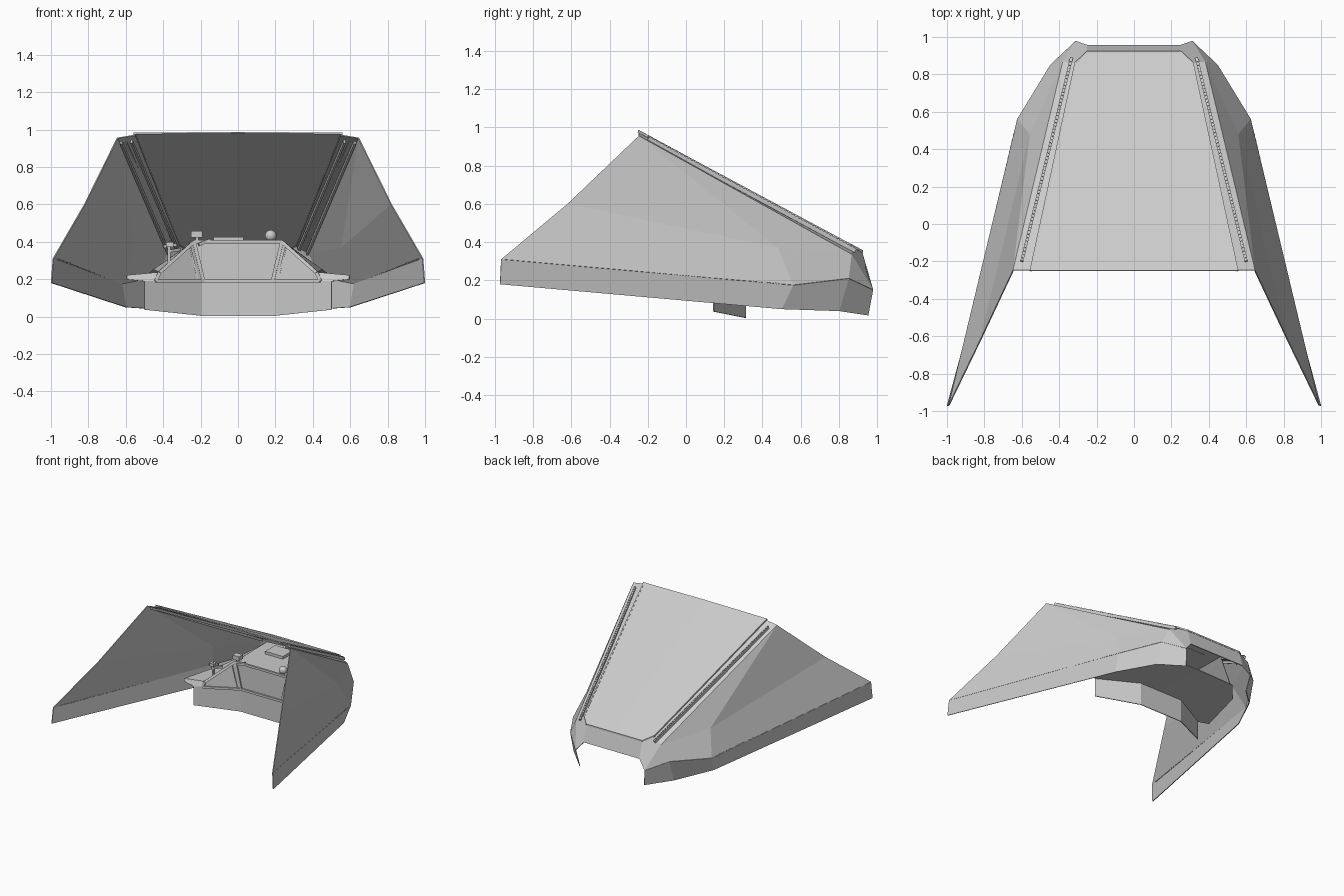
import bpy, bmesh
from mathutils import Vector, Matrix

if "Cube" in bpy.data.objects:
    bpy.data.objects.remove(bpy.data.objects["Cube"])


def finish(bm, name, thick=0.0, mirror=True):
    me = bpy.data.meshes.new(name)
    bmesh.ops.recalc_face_normals(bm, faces=bm.faces)
    bm.to_mesh(me)
    bm.free()
    ob = bpy.data.objects.new(name, me)
    bpy.context.collection.objects.link(ob)
    if mirror:
        m = ob.modifiers.new("mirror", 'MIRROR')
        m.use_clip = True
    if thick:
        s = ob.modifiers.new("thickness", 'SOLIDIFY')
        s.thickness = thick
        s.offset = 0
    return ob


def panels(name, pts, faces, thick=0.006):
    """Right-half sheet metal from named points, mirrored in x."""
    bm = bmesh.new()
    v = {k: bm.verts.new(p) for k, p in pts.items()}
    for f in faces.split():
        bm.faces.new([v[k] for k in f])
    return finish(bm, name, thick)


def add_bar(bm, a, b, w, h, up=(0, 0, 1)):
    a, b = Vector(a), Vector(b)
    d = b - a
    x = d.normalized()
    y = Vector(up).cross(x).normalized()
    z = x.cross(y)
    rot = Matrix((x, y, z)).transposed().to_4x4()
    mat = Matrix.Translation((a + b) / 2) @ rot @ Matrix.Diagonal((d.length, w, h, 1))
    bmesh.ops.create_cube(bm, size=1, matrix=mat)


def bars(name, segs, w, h, up=(0, 0, 1), mirror=True):
    bm = bmesh.new()
    for a, b in segs:
        add_bar(bm, a, b, w, h, up)
    return finish(bm, name, mirror=mirror)


def rivets(name, a, b, n, size):
    bm = bmesh.new()
    a, b = Vector(a), Vector(b)
    step = (b - a) / n
    for i in range(n):
        p = a + step * i
        add_bar(bm, p, p + step * 0.5, size, size)
    return finish(bm, name)


# Sloping roof plate
panels("roof_plate", {
    'a': (0, -.25, .984), 'b': (.55, -.25, .98), 'c': (.31, .86, .383),
    'd': (.25, .92, .352), 'e': (0, .92, .352)}, "abcde", .008)

# Edge strips, flared side panels and tail corners
S = {
    'a': (.55, -.248, .97), 'b': (.645, -.248, .955), 'c': (.31, .86, .374),
    'F': (.38, .865, .335), 'B': (.82, -.62, .6), 'C': (.988, -.967, .31),
    'D': (.622, .56, .175), 'E': (.445, .85, .21), 'G': (.555, .48, .37),
    'J': (.25, .92, .345), 'I': (.25, .955, .22), 'H': (.31, .977, .15),
    'K': (0, .92, .345), 'L': (0, .955, .22)}
panels("side_panels", S, "abFc bBG BCDG bGF GDEF FEH cFHIJ JILK")

# Lower skirts, wrapping to the tail
panels("lower_skirts", {
    'C': S['C'], 'c': (.998, -.973, .18), 'D': S['D'], 'd': (.60, .5, .05),
    'E': S['E'], 'e': (.45, .8, .04), 'H': S['H'], 'h': (.29, .952, .017)},
    "CcdD DdeE EehH")

# Roof rails and dashed rivet lines
bars("roof_rails", [
    ((.553, -.25, .98), (.313, .86, .385)),
    ((.313, .86, .385), (.25, .92, .352)),
    ((0, .92, .352), (.25, .92, .352))], .01, .012)
bars("outer_rails", [((.6, -.2, .94), (.335, .885, .355))], .016, .022)
bars("under_rails", [((.57, -.22, .935), (.325, .84, .36)),
                     ((.625, -.22, .93), (.37, .84, .335))], .012, .018)
rivets("rail_rivets", (.6, -.2, .954), (.335, .885, .369), 60, .007)
rivets("skirt_rivets", (.965, -.9, .307), (.638, .5, .183), 45, .006)

# Cabin: hanging front wall, floor, roof, shoulders and window panes
panels("cabin_wall", {
    'a': (0, .31, .004), 'b': (.195, .31, .004), 'c': (.5, .145, .037),
    'A': (0, .31, .19), 'B': (.195, .31, .19), 'C': (.5, .145, .19)}, "abBA bcCB")
P = {
    'a': (0, .31, .19), 'b': (.185, .31, .19), 'c': (.44, .177, .19),
    'd': (.5, .145, .19), 'e': (.595, .16, .2), 'f': (.49, .56, .2),
    'g': (.345, .73, .19), 'h': (0, .74, .19), 'i': (0, .31, .4),
    'j': (.235, .31, .4), 'k': (.42, .18, .235), 'l': (.595, .16, .22),
    'm': (.49, .56, .22), 'n': (.45, .6, .25), 'o': (.24, .72, .4), 'p': (0, .74, .4)}
panels("cabin_floor", P, "abcdefgh")
panels("cabin_roof", P, "ijop jkno klmn elmf")
panels("cabin_windows", P, "abji bckj cdelk", .004)

# Window frames
fr = lambda k: Vector(P[k]) + Vector((0, -.006, 0))
bars("window_frames", [(fr(x), fr(y)) for x, y in
                       ("bj", "ai"[0] + "b", "ij", "jk", "bc", "ck")], .018, .016, up=(.1, 1, 0))
bars("window_inner_frames", [((.215, .295, .205), (.255, .285, .37))], .008, .008, up=(.1, 1, 0))

# Roof hatch
bm = bmesh.new()
add_bar(bm, (-.13, .6, .41), (.03, .6, .41), .13, .03)
finish(bm, "roof_hatch", mirror=False)

# Sensor box and side sensor arm
bars("sensor_box", [((-.25, .31, .441), (-.19, .31, .441))], .05, .034, mirror=False)
bars("sensor_arms", [((-.22, .31, .4), (-.22, .31, .43)),
                     ((-.21, .29, .385), (-.15, .31, .41)),
                     ((-.37, .215, .29), (-.37, .205, .4)),
                     ((-.4, .2, .375), (-.33, .22, .385)),
                     ((-.37, .21, .35), (-.31, .25, .36))], .016, .018,
     up=(0, 1, .1), mirror=False)
bars("side_sensor", [((-.385, .2, .385), (-.345, .2, .385))], .04, .025, mirror=False)

# Round lamp
bpy.ops.mesh.primitive_uv_sphere_add(segments=16, ring_count=10, radius=.031,
                                     location=(.175, .33, .432))
bpy.context.object.name = "round_lamp"
bpy.ops.object.shade_smooth()
